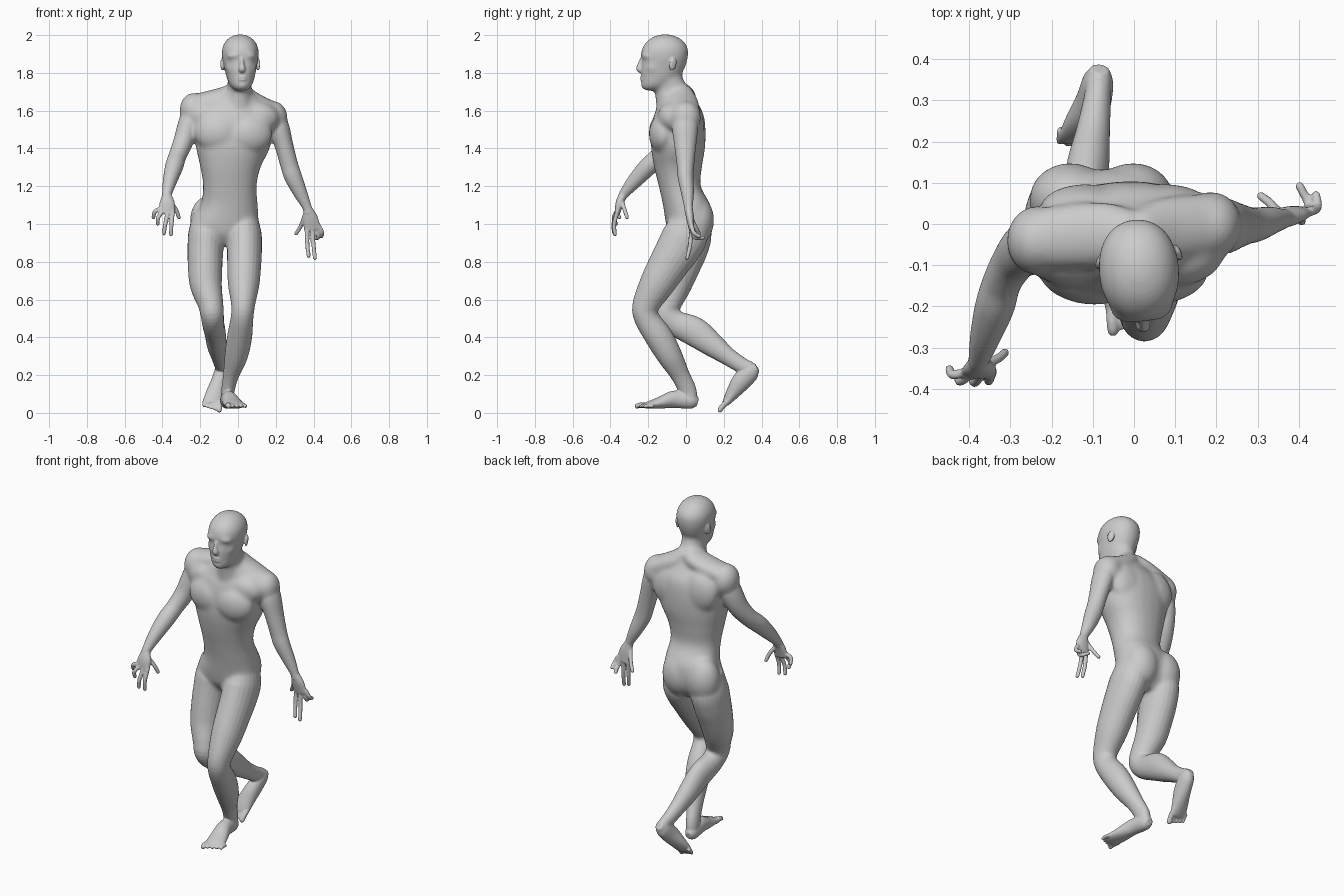
import bpy, bmesh, math
from mathutils import Vector, Matrix

bm = bmesh.new()
N = 24


def catmull(p0, p1, p2, p3, t):
    return [0.5 * (2*b + (c-a)*t + (2*a-5*b+4*c-d)*t*t + (3*b-a-3*c+d)*t**3)
            for a, b, c, d in zip(p0, p1, p2, p3)]


def loft(secs, side=(1, 0, 0), flat=False, power=2.0, steps=5):
    """Closed tube through sections (x, y, z, half width, half depth)."""
    s = [secs[0]] + list(secs) + [secs[-1]]
    pts = [catmull(*s[i:i+4], k/steps) for i in range(len(secs)-1) for k in range(steps)]
    pts.append(list(secs[-1]))
    rings = []
    for i, p in enumerate(pts):
        a, b = pts[max(i-1, 0)], pts[min(i+1, len(pts)-1)]
        t = Vector((0, 0, 1)) if flat else (Vector(b[:3]) - Vector(a[:3])).normalized()
        u = Vector(side)
        u = (u - t*u.dot(t)).normalized()
        v = t.cross(u)
        ring = []
        for k in range(N):
            c, d = math.cos(2*math.pi*k/N), math.sin(2*math.pi*k/N)
            c = math.copysign(abs(c)**(2/power), c)
            d = math.copysign(abs(d)**(2/power), d)
            ring.append(bm.verts.new(Vector(p[:3]) + u*c*p[3] + v*d*p[4]))
        rings.append(ring)
    for r, q in zip(rings, rings[1:]):
        for k in range(N):
            bm.faces.new((r[k], r[(k+1) % N], q[(k+1) % N], q[k]))
    bm.faces.new(rings[0][::-1])
    bm.faces.new(rings[-1])


def blob(c, r, rot=(0, 0, 0)):
    m = Matrix.Translation(c)
    for ang, ax in zip(rot, 'XYZ'):
        m = m @ Matrix.Rotation(math.radians(ang), 4, ax)
    bmesh.ops.create_uvsphere(bm, u_segments=24, v_segments=16, radius=1,
                              matrix=m @ Matrix.Diagonal((*r, 1)))


def digit(pts, r):
    """Finger or toe with a rounded tip."""
    loft([(*p, r*(1 - 0.06*i), r*(1 - 0.06*i)) for i, p in enumerate(pts)], (1, .3, .1))
    blob(pts[-1], (r*.88,)*3)


def toes(inner, outer, step):
    a, b, d = Vector(inner), Vector(outer), Vector(step)
    for i in range(5):
        p = a.lerp(b, i/4)
        q = p + d*(1 - .1*i)
        digit([p - d*.6, p.lerp(q, .5) + Vector((0, 0, .004)), q], .0105 if i else .0155)


def fuse(name, voxel, iterations):
    """Melt the overlapping volumes into one smooth skin."""
    bmesh.ops.recalc_face_normals(bm, faces=bm.faces)
    mesh = bpy.data.meshes.new(name)
    bm.to_mesh(mesh)
    bm.free()
    ob = bpy.data.objects.new(name, mesh)
    bpy.context.collection.objects.link(ob)
    rm = ob.modifiers.new("fuse", 'REMESH')
    rm.mode, rm.voxel_size, rm.use_smooth_shade = 'VOXEL', voxel, True
    sm = ob.modifiers.new("soften", 'SMOOTH')
    sm.factor, sm.iterations = .5, iterations
    return ob


def limbs():
    # arms
    loft([(-.235, -.04, 1.6, .06, .068), (-.265, -.06, 1.51, .058, .066), (-.292, -.09, 1.43, .052, .057),
          (-.32, -.14, 1.36, .047, .05), (-.338, -.2, 1.305, .048, .049), (-.36, -.27, 1.23, .038, .04),
          (-.376, -.328, 1.16, .026, .026), (-.378, -.34, 1.135, .027, .022)])
    loft([(.19, -.003, 1.57, .06, .068), (.218, -.005, 1.5, .057, .068), (.245, -.004, 1.41, .049, .057),
          (.272, -.003, 1.31, .047, .046), (.292, -.002, 1.25, .047, .042), (.33, .008, 1.165, .037, .034),
          (.365, .013, 1.09, .025, .023), (.373, .015, 1.06, .027, .022)])
    # front leg
    loft([(.025, .02, 1.05, .075, .09), (.032, 0, .95, .092, .118), (.034, -.035, .88, .093, .117),
          (.033, -.09, .79, .09, .106), (.03, -.155, .68, .083, .092), (.027, -.212, .57, .063, .072),
          (.021, -.207, .5, .06, .066), (.008, -.142, .4, .066, .073), (-.01, -.085, .3, .061, .066),
          (-.037, -.03, .2, .042, .05), (-.053, .008, .12, .035, .047), (-.057, .022, .06, .034, .04)])
    # trailing leg
    loft([(-.165, .03, 1.05, .075, .09), (-.168, .018, .95, .095, .118), (-.172, .0, .87, .095, .116),
          (-.174, -.025, .79, .092, .106), (-.17, -.06, .68, .085, .09), (-.146, -.098, .58, .068, .074),
          (-.137, -.105, .525, .062, .068), (-.132, -.055, .475, .058, .068), (-.122, .045, .43, .056, .078),
          (-.112, .14, .36, .052, .064), (-.1, .22, .3, .042, .048), (-.09, .295, .252, .034, .042),
          (-.086, .34, .235, .031, .037)])


# torso
loft([(-.075, .01, .89, .06, .06), (-.073, .01, .94, .16, .10), (-.07, .012, 1.0, .178, .118),
      (-.047, .003, 1.1, .152, .125), (-.043, -.033, 1.2, .142, .111), (-.04, -.042, 1.3, .16, .126),
      (-.027, -.042, 1.4, .195, .142), (-.027, -.04, 1.5, .207, .143),
      (-.02, -.038, 1.58, .2, .13), (-.008, -.043, 1.64, .15, .1),
      (.002, -.055, 1.69, .08, .085)], (1, .07, 0), True, 2.25)
for s, x, z in ((-1, -.118, 1.485), (1, .068, 1.475)):               # pectorals
    blob((x, -.13, z), (.115, .065, .1), (0, 0, s*10))
    blob((x + s*.05, -.075, z + .09), (.105, .075, .08), (0, s*8, s*10))
for x in (-.155, -.002):                                             # buttocks
    blob((x, .06, 1.02), (.1, .089, .13))
for x, z in ((-.12, 1.53), (.08, 1.51)):                             # shoulder blades
    blob((x, .035, z), (.11, .062, .12))
blob((-.043, -.09, 1.24), (.09, .06, .16), (7, 0, 0))                # abdomen
# trapezius
loft([(.0, -.03, 1.71, .045, .06), (-.08, -.025, 1.675, .05, .08), (-.23, -.035, 1.635, .052, .075)], (0, 0, 1))
loft([(.01, -.03, 1.71, .045, .06), (.08, -.015, 1.65, .05, .08), (.19, .0, 1.592, .052, .075)], (0, 0, 1))
# shoulders
blob((-.235, -.04, 1.603), (.075, .085, .092))
blob((.188, -.003, 1.563), (.075, .083, .088))
limbs()

# neck and skull
loft([(0, -.055, 1.58, .1, .1), (.005, -.07, 1.69, .069, .094), (.01, -.09, 1.76, .064, .08),
      (.012, -.1, 1.82, .06, .07)], (1, .08, 0), True)
loft([(.018, -.188, 1.706, .03, .03), (.017, -.166, 1.73, .056, .07), (.014, -.14, 1.77, .073, .098),
      (.013, -.125, 1.82, .084, .117), (.012, -.114, 1.865, .094, .121), (.012, -.113, 1.895, .098, .125),
      (.012, -.111, 1.93, .096, .122), (.012, -.11, 1.965, .08, .1), (.012, -.11, 1.991, .052, .064),
      (.012, -.11, 2.005, .014, .018)], (1, .09, 0), True, 2.15)
blob((.022, -.21, 1.732), (.034, .031, .024))                        # chin
blob((.021, -.212, 1.772), (.036, .03, .03))                         # mouth
for s in (-1, 1):
    blob((.018 + s*.036, -.211 + s*.003, 1.892), (.045, .03, .016), (0, s*8, s*12))    # brow
    blob((.017 + s*.052, -.183 + s*.004, 1.825), (.03, .032, .026))                    # cheek

# bake the broad forms softly, then add the fine parts
base = fuse("base", .008, 28)
soft = bpy.data.meshes.new_from_object(base.evaluated_get(bpy.context.evaluated_depsgraph_get()))
bpy.data.objects.remove(base)
bm = bmesh.new()
bm.from_mesh(soft)
limbs()

# face
loft([(.02, -.222, 1.89, .011, .012), (.021, -.238, 1.85, .011, .016), (.022, -.247, 1.82, .018, .016),
      (.021, -.234, 1.807, .013, .01)])                              # nose
for z in (1.777, 1.764):                                             # lips
    blob((.022, -.231, z), (.024, .013, .006))
for s in (-1, 1):
    blob((.018 + s*.036, -.221 + s*.003, 1.887), (.027, .014, .007), (0, s*8, s*14))   # brow ridge
    blob((.017 + s*.036, -.214 + s*.003, 1.863), (.014, .012, .007))                   # eye
    blob((.012 + s*.094, -.08 + s*.01, 1.845), (.009, .021, .034), (-12, 0, s*25))     # ear

# hands
loft([(-.377, -.333, 1.155, .024, .022), (-.375, -.352, 1.11, .041, .021), (-.378, -.364, 1.055, .044, .014)])
loft([(.370, .014, 1.08, .024, .022), (.383, .022, 1.03, .04, .021), (.394, .03, .97, .044, .014)])
for f in ([(-.345, -.362, 1.07), (-.352, -.38, 1.0), (-.355, -.376, .945)],
          [(-.37, -.363, 1.07), (-.385, -.384, 1.0), (-.392, -.38, .95)],
          [(-.395, -.363, 1.07), (-.422, -.382, 1.035), (-.425, -.37, 1.0)],
          [(-.41, -.36, 1.08), (-.44, -.366, 1.065), (-.448, -.352, 1.035)],
          [(-.358, -.34, 1.12), (-.328, -.325, 1.075), (-.313, -.312, 1.035)],
          [(.366, .03, .98), (.366, .022, .90), (.374, .01, .83)],
          [(.392, .03, .98), (.4, .022, .89), (.407, .006, .82)],
          [(.412, .03, .985), (.425, .045, .93), (.402, .092, .927)],
          [(.426, .03, .995), (.445, .04, .955), (.442, .07, .935)],
          [(.355, .018, 1.05), (.333, .048, .99), (.308, .068, .95)]):
    digit(f, .012)

# front foot
loft([(-.06, .062, .055, .02, .022), (-.058, .028, .063, .037, .042), (-.048, -.06, .072, .041, .046),
      (-.03, -.14, .053, .051, .031), (-.015, -.2, .041, .055, .019), (-.01, -.222, .038, .048, .012)],
     (1, .18, 0))
toes((-.053, -.222, .038), (.038, -.194, .035), (.002, -.037, -.002))

# trailing foot
loft([(-.083, .377, .242, .022, .022), (-.087, .345, .22, .037, .048), (-.1, .292, .165, .043, .051),
      (-.12, .247, .105, .049, .036), (-.132, .215, .06, .052, .021), (-.134, .205, .045, .046, .014)],
     (1, .15, 0))
toes((-.096, .204, .043), (-.178, .216, .055), (-.003, -.024, -.028))

fuse("body", .005, 4)
